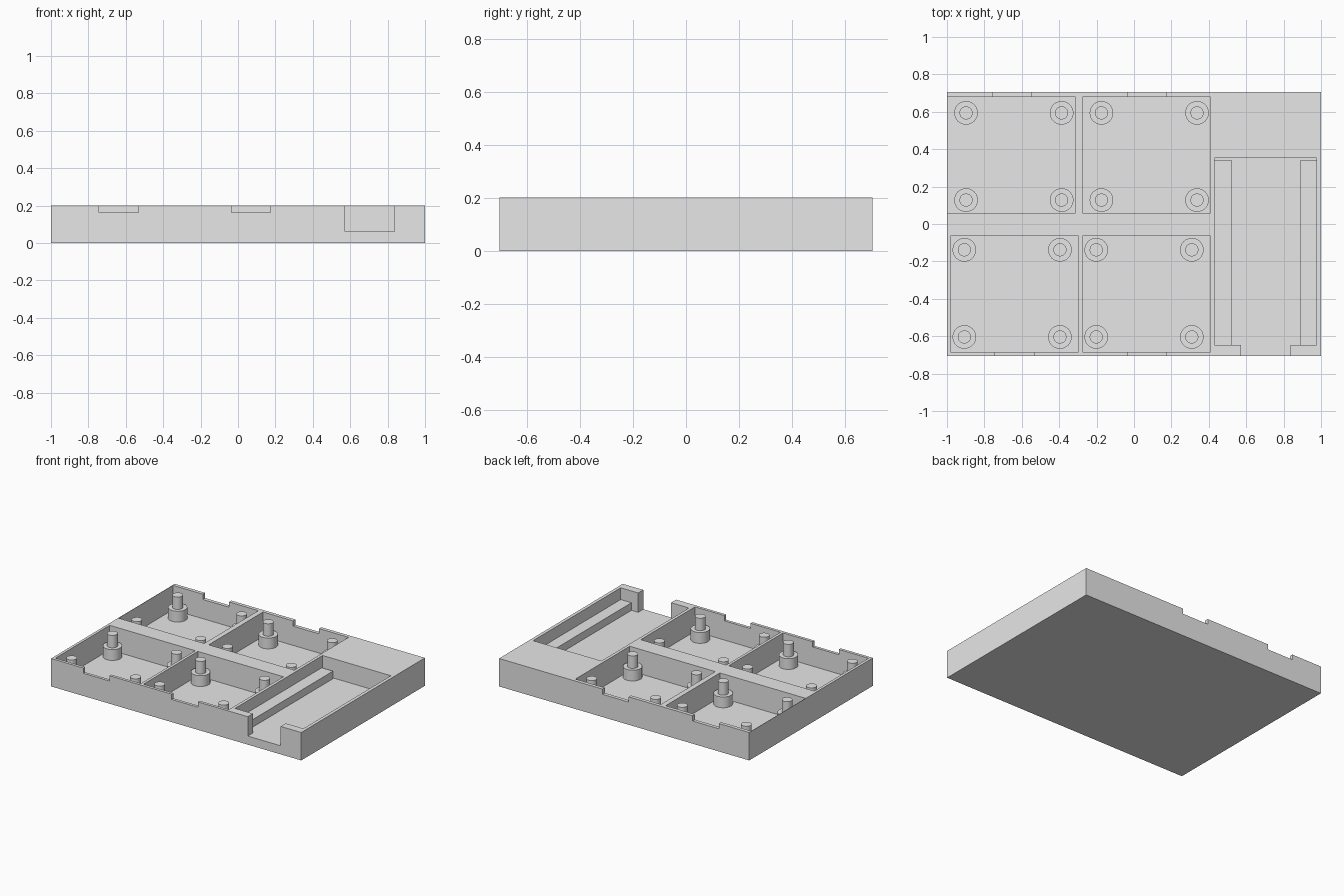
import bpy, bmesh

if "Cube" in bpy.data.objects:
    bpy.data.objects.remove(bpy.data.objects["Cube"])

H, HY = 0.202, 0.706        # tray height and half depth
FLOOR = 0.025               # floor of the four square bays
SLOT_FLOOR = 0.062          # floor of the long bay

grey = bpy.data.materials.new("plain grey")
grey.diffuse_color = (0.8, 0.8, 0.8, 1)
grey.use_nodes = True
grey.node_tree.nodes["Principled BSDF"].inputs["Base Color"].default_value = grey.diffuse_color


def prism(name, outline, z0, z1):
    """Extrude a flat outline from z0 to z1."""
    bm = bmesh.new()
    face = bm.faces.new([bm.verts.new((x, y, z0)) for x, y in outline])
    top = bmesh.ops.extrude_face_region(bm, geom=[face])["geom"]
    for v in top:
        if isinstance(v, bmesh.types.BMVert):
            v.co.z = z1
    bmesh.ops.recalc_face_normals(bm, faces=bm.faces)
    mesh = bpy.data.meshes.new(name)
    bm.to_mesh(mesh)
    bm.free()
    mesh.materials.append(grey)
    obj = bpy.data.objects.new(name, mesh)
    bpy.context.collection.objects.link(obj)
    return obj


def rect(x0, x1, y0, y1):
    return [(x0, y0), (x1, y0), (x1, y1), (x0, y1)]


def cut(target, outline, z0):
    """Remove everything inside the outline above z0."""
    cutter = prism("cutter", outline, z0, H + 0.1)
    bpy.context.view_layer.objects.active = target
    mod = target.modifiers.new("cut", "BOOLEAN")
    mod.operation, mod.solver, mod.object = "DIFFERENCE", "EXACT", cutter
    bpy.ops.object.modifier_apply(modifier=mod.name)
    bpy.data.objects.remove(cutter)


def cylinder(name, x, y, r, z0, z1):
    bpy.ops.mesh.primitive_cylinder_add(vertices=40, radius=r, depth=z1 - z0,
                                        location=(x, y, (z0 + z1) / 2))
    obj = bpy.context.object
    obj.name = name
    obj.data.materials.append(grey)
    bpy.ops.object.shade_smooth_by_angle()


tray = prism("tray", rect(-1, 1, -HY, HY), 0, H)

# Square bays: left, front, first post x, first post y, notch start x, side
bays = [(-0.997, 0.06, -0.898, 0.128, -0.757, 1),
        (-0.276, 0.06, -0.174, 0.128, -0.036, 1),
        (-0.980, -0.685, -0.907, -0.604, -0.742, -1),
        (-0.276, -0.685, -0.202, -0.604, -0.036, -1)]
for left, front, px, py, notch, side in bays:
    cut(tray, rect(left, left + 0.684, front, front + 0.62), FLOOR)
    # Cable notch in the outer wall
    y0, y1 = sorted((side * 0.66, side * 0.8))
    cut(tray, rect(notch, notch + 0.209, y0, y1), 0.164)
    # Four stepped mounting posts
    for x in (px, px + 0.511):
        for y in (py, py + 0.466):
            cylinder("post_base", x, y, 0.063, FLOOR - 0.005, 0.103)
            cylinder("post_pin", x, y, 0.035, 0.1, 0.193)

# Long bay with an open front
cut(tray, [(0.43, 0.352), (0.43, -0.648), (0.573, -0.648), (0.573, -0.8),
           (0.836, -0.8), (0.836, -0.648), (0.976, -0.648), (0.976, 0.352)],
    SLOT_FLOOR)

# Support rails along both sides of the long bay
for name, x0, x1 in (("left_rail", 0.425, 0.52), ("right_rail", 0.89, 0.98)):
    prism(name, rect(x0, x1, -0.653, 0.342), SLOT_FLOOR - 0.005, 0.117)
